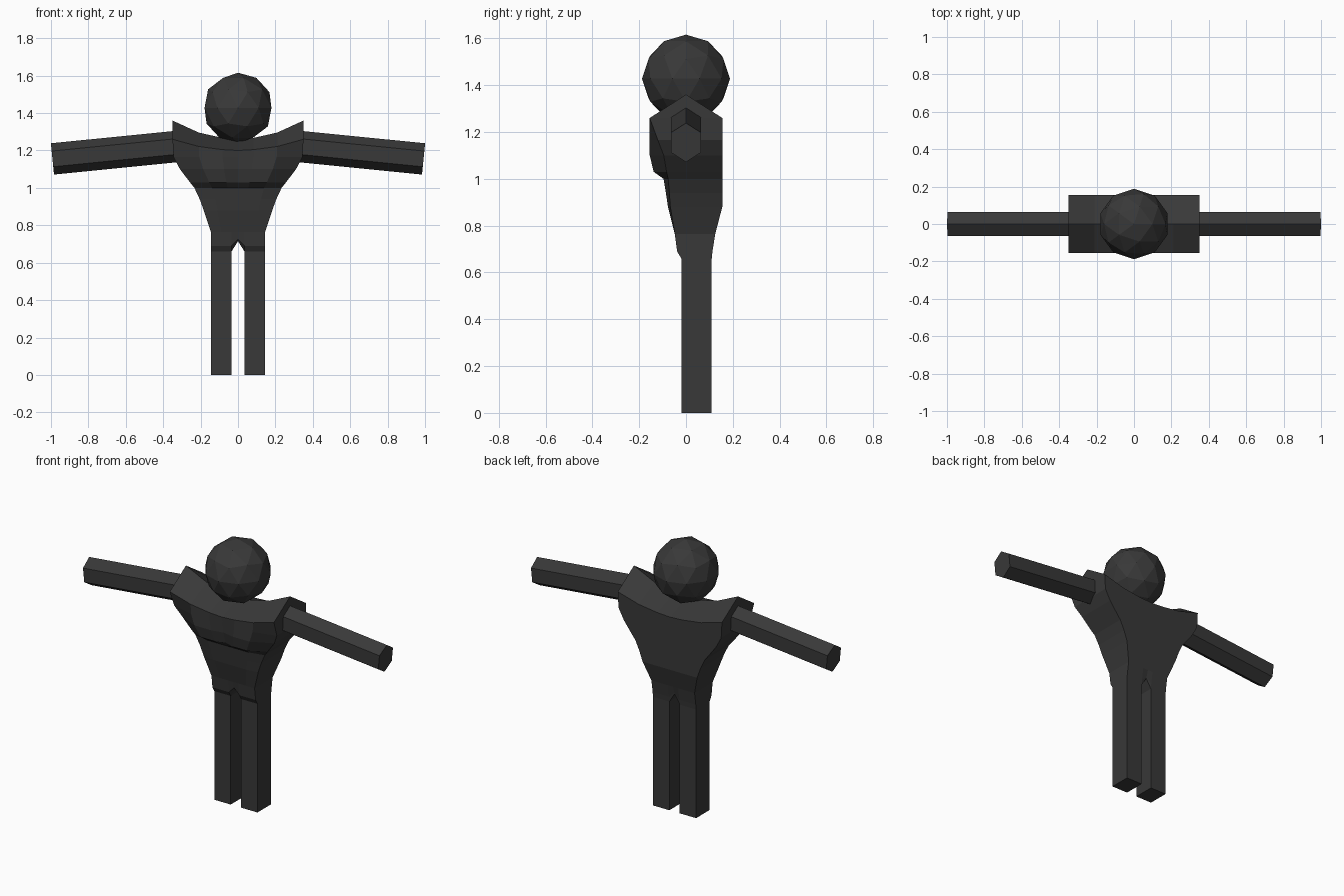
import bpy, bmesh, math
from mathutils import Matrix

if "Cube" in bpy.data.objects:
    bpy.data.objects.remove(bpy.data.objects["Cube"])

charcoal = bpy.data.materials.new("charcoal")
charcoal.diffuse_color = (0.04, 0.04, 0.04, 1)
charcoal.use_nodes = True
charcoal.node_tree.nodes["Principled BSDF"].inputs["Base Color"].default_value = charcoal.diffuse_color


def finish(name, bm):
    bmesh.ops.remove_doubles(bm, verts=bm.verts, dist=0.0005)
    bmesh.ops.recalc_face_normals(bm, faces=bm.faces)
    mesh = bpy.data.meshes.new(name)
    bm.to_mesh(mesh)
    bm.free()
    mesh.materials.append(charcoal)
    obj = bpy.data.objects.new(name, mesh)
    bpy.context.collection.objects.link(obj)
    return obj


# Head: faceted ball
bm = bmesh.new()
bmesh.ops.create_icosphere(bm, subdivisions=2, radius=0.188,
                           matrix=Matrix.Translation((0, 0, 1.428)))
finish("head", bm)

# Torso: stacked rings of (half width, front y, back y, z, lift at the ends,
# outer chest recess, centre cleft)
cols = [-1, -0.6, -0.24, 0, 0.24, 0.6, 1]
rows = [
    (0.145, -0.020, 0.110, 0.66, 0, 0, 0),
    (0.145, -0.038, 0.113, 0.69, 0, 0, 0),
    (0.145, -0.048, 0.125, 0.765, 0, 0, 0),
    (0.183, -0.077, 0.155, 0.88, 0, 0.01, 0),
    (0.205, -0.086, 0.155, 0.94, 0, 0.015, 0),
    (0.233, -0.096, 0.155, 1.00, 0, 0.02, 0),
    (0.257, -0.138, 0.155, 1.03, 0, 0.055, 0.02),
    (0.310, -0.155, 0.155, 1.10, 0, 0.06, 0.015),
    (0.345, -0.155, 0.155, 1.165, 0, 0.035, 0.005),
    (0.350, -0.155, 0.155, 1.20, 0.06, 0, 0),
    (0.350, 0.0, 0.0, 1.26, 0.10, 0, 0),
]
bm = bmesh.new()
rings = []
for i, (w, yf, yb, z, lift, recess, cleft) in enumerate(rows):
    front, back = [], []
    for u in cols:
        a = abs(u)
        zz = z + lift * (0.15 * a / 0.47 if a < 0.47 else 0.15 + 0.85 * (a - 0.47) / 0.53)
        if i == 0 and u == 0:
            zz = 0.715                       # crotch notch
        elif i == 1 and u == 0:
            zz = 0.725
        y = yf + (recess if a == 1 else cleft if a == 0 else 0)
        front.append(bm.verts.new((u * w, y, zz)))
        back.append(bm.verts.new((u * w, yb, zz)))
    rings.append(front + back[::-1])
n = len(rings[0])
for lo, hi in zip(rings, rings[1:]):
    for k in range(n):
        j = (k + 1) % n
        bm.faces.new((lo[k], lo[j], hi[j], hi[k]))
for k in range(len(cols) - 1):
    r = rings[0]
    bm.faces.new((r[k], r[k + 1], r[n - 2 - k], r[n - 1 - k]))
finish("torso", bm)

for side, label in ((-1, "left"), (1, "right")):
    # Leg: square post
    bm = bmesh.new()
    bmesh.ops.create_cube(bm, size=1, matrix=Matrix.Translation((side * 0.09, 0.045, 0.33))
                          @ Matrix.Diagonal((0.11, 0.13, 0.66, 1)))
    finish(label + "_leg", bm)

    # Arm: six-sided bar drooping slightly outwards
    length, droop = 0.71, math.radians(5.7)
    bm = bmesh.new()
    ends = []
    for d in (0, -length):
        ring = []
        for k in range(6):
            t = math.radians(90 + 60 * k)
            y, h = 0.075 * math.cos(t), 0.084 * math.sin(t)
            x = 0.992 + d * math.cos(droop) + h * math.sin(droop)
            z = 1.155 - d * math.sin(droop) + h * math.cos(droop)
            ring.append(bm.verts.new((side * x, y, z)))
        bm.faces.new(ring)
        ends.append(ring)
    for k in range(6):
        j = (k + 1) % 6
        bm.faces.new((ends[0][k], ends[0][j], ends[1][j], ends[1][k]))
    finish(label + "_arm", bm)
